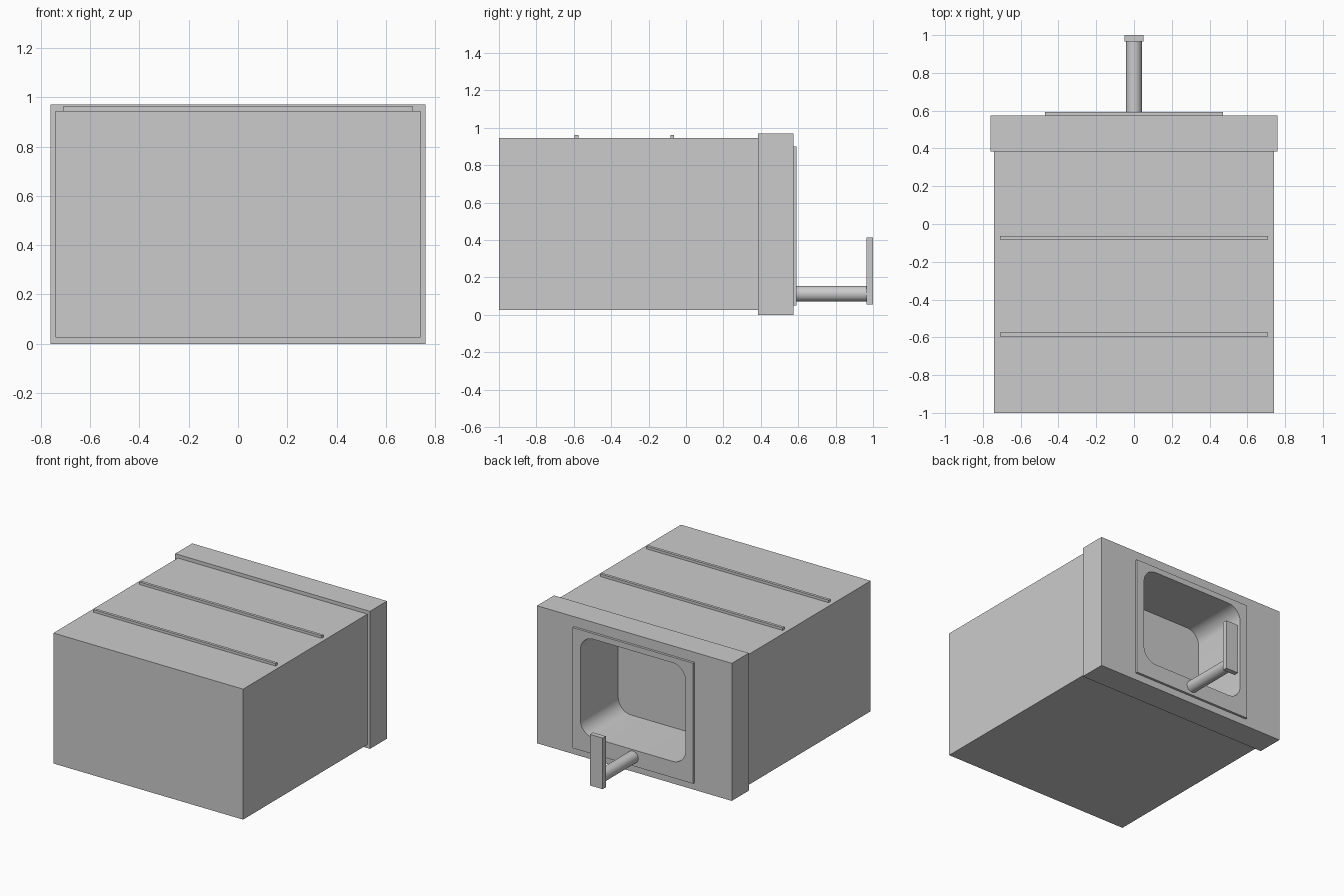
import bpy, bmesh, math
from mathutils import Matrix, Vector

old = bpy.data.objects.get("Cube")
if old:
    bpy.data.objects.remove(old, do_unlink=True)

grey = bpy.data.materials.new("plain grey")
grey.use_nodes = True
colour = (0.6, 0.6, 0.6, 1)
grey.diffuse_color = colour
grey.node_tree.nodes["Principled BSDF"].inputs["Base Color"].default_value = colour


def finish(name, bm):
    mesh = bpy.data.meshes.new(name)
    bmesh.ops.recalc_face_normals(bm, faces=bm.faces)
    bm.to_mesh(mesh)
    bm.free()
    mesh.materials.append(grey)
    obj = bpy.data.objects.new(name, mesh)
    bpy.context.collection.objects.link(obj)
    return obj


def box(name, x, y, z):
    """Box from (low, high) ranges on each axis."""
    bm = bmesh.new()
    bmesh.ops.create_cube(bm, size=1)
    for v in bm.verts:
        v.co = Vector([(lo + hi) / 2 + c * (hi - lo) for c, (lo, hi) in zip(v.co, (x, y, z))])
    return finish(name, bm)


def rounded_prism(name, half_w, z, y, radius, steps=10):
    """Rounded rectangle in the XZ plane, extruded along y."""
    bm = bmesh.new()
    mid, half_h = sum(z) / 2, (z[1] - z[0]) / 2
    verts = []
    for quarter, (sx, sz) in enumerate(((1, 1), (-1, 1), (-1, -1), (1, -1))):
        for i in range(steps + 1):
            a = math.pi / 2 * (quarter + i / steps)
            verts.append(bm.verts.new((sx * (half_w - radius) + radius * math.cos(a), y[0],
                                       mid + sz * (half_h - radius) + radius * math.sin(a))))
    face = bm.faces.new(verts)
    new = bmesh.ops.extrude_face_region(bm, geom=[face])["geom"]
    bmesh.ops.translate(bm, vec=(0, y[1] - y[0], 0),
                        verts=[e for e in new if isinstance(e, bmesh.types.BMVert)])
    return finish(name, bm)


def smooth(obj):
    bpy.ops.object.select_all(action="DESELECT")
    obj.select_set(True)
    bpy.context.view_layer.objects.active = obj
    bpy.ops.object.shade_smooth_by_angle(angle=math.radians(35))


# Main housing, raised rear frame and thin rear plate
housing = box("housing", (-0.74, 0.74), (-1, 0.39), (0.025, 0.945))
frame = box("rear_frame", (-0.76, 0.76), (0.385, 0.575), (0, 0.97))
plate = box("rear_plate", (-0.47, 0.47), (0.575, 0.592), (0.05, 0.90))

# Rounded recess cut through the plate and frame into the housing
cutter = rounded_prism("recess_cutter", 0.41, (0.165, 0.86), (0.17, 0.7), 0.1)
cutter.hide_render = True
for part in (housing, frame, plate):
    mod = part.modifiers.new("recess", "BOOLEAN")
    mod.operation, mod.solver, mod.object = "DIFFERENCE", "EXACT", cutter
    bpy.context.view_layer.objects.active = part
    bpy.ops.object.modifier_apply(modifier=mod.name)
    smooth(part)
bpy.data.objects.remove(cutter, do_unlink=True)

# Raised ribs across the top
for name, y in (("front_rib", -0.585), ("rear_rib", -0.073)):
    box(name, (-0.71, 0.71), (y - 0.01, y + 0.01), (0.94, 0.963))

# Rod and upright handle behind the recess
bm = bmesh.new()
start, end = 0.58, 0.97
bmesh.ops.create_cone(bm, cap_ends=True, segments=32, radius1=0.0425, radius2=0.0425,
                      depth=end - start,
                      matrix=Matrix.Translation((0, (start + end) / 2, 0.113))
                      @ Matrix.Rotation(math.pi / 2, 4, "X"))
smooth(finish("handle_rod", bm))
box("handle_grip", (-0.05, 0.05), (0.965, 1), (0.055, 0.415))
